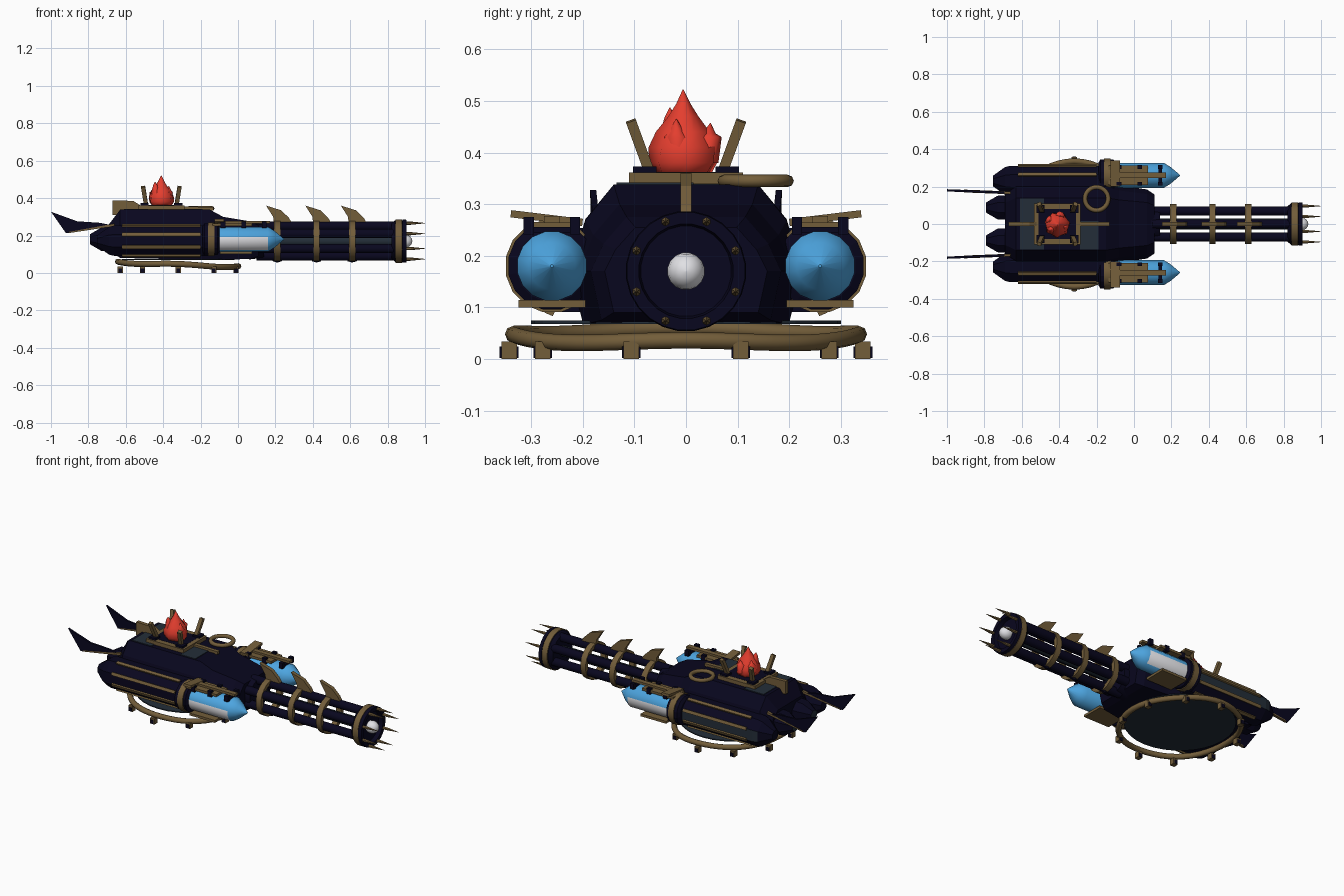
import bpy, bmesh, math
from mathutils import Vector, Matrix

cube = bpy.data.objects.get("Cube")
if cube:
    bpy.data.objects.remove(cube, do_unlink=True)


def material(name, rgb):
    m = bpy.data.materials.new(name)
    m.use_nodes = True
    m.diffuse_color = (*rgb, 1)
    m.node_tree.nodes["Principled BSDF"].inputs["Base Color"].default_value = (*rgb, 1)
    return m


NAVY = material("navy", (0.0025, 0.002, 0.013))
SLATE = material("slate", (0.017, 0.027, 0.04))
GOLD = material("old_gold", (0.17, 0.11, 0.042))
BLUE = material("sky_blue", (0.075, 0.38, 0.75))
WHITE = material("pale_white", (0.75, 0.75, 0.78))
RED = material("flame_red", (0.78, 0.048, 0.028))


def finish(name, bm, *mats, smooth=0):
    bmesh.ops.recalc_face_normals(bm, faces=bm.faces)
    mesh = bpy.data.meshes.new(name)
    bm.to_mesh(mesh)
    bm.free()
    ob = bpy.data.objects.new(name, mesh)
    bpy.context.collection.objects.link(ob)
    for m in mats:
        mesh.materials.append(m)
    if smooth:
        bpy.ops.object.select_all(action="DESELECT")
        ob.select_set(True)
        bpy.context.view_layer.objects.active = ob
        bpy.ops.object.shade_smooth_by_angle(angle=math.radians(smooth))
    return ob


def loft(name, rings, *mats, closed=False, smooth=0):
    """Bridge matching rings of points, capping both ends unless closed."""
    bm = bmesh.new()
    rows = [[bm.verts.new(p) for p in ring] for ring in rings]
    n = len(rows[0])
    for a, b in zip(rows, rows[1:] + (rows[:1] if closed else [])):
        for i in range(n):
            bm.faces.new((a[i], a[(i + 1) % n], b[(i + 1) % n], b[i]))
    if not closed:
        bm.faces.new(rows[0])
        bm.faces.new(rows[-1])
    return finish(name, bm, *mats, smooth=smooth)


def lathe(name, profile, y, z, sides, *mats, closed=False, smooth=0):
    """Revolve (x, radius) pairs around a line along x."""
    steps = [math.tau * (i + 0.5) / sides for i in range(sides)]
    rings = [[(x, y + r * math.cos(a), z + r * math.sin(a)) for a in steps] for x, r in profile]
    return loft(name, rings, *mats, closed=closed, smooth=smooth)


def band(name, x0, x1, r0, r1, y, z, sides, mat):
    return lathe(name, [(x0, r0), (x0, r1), (x1, r1), (x1, r0)], y, z, sides, mat,
                 closed=True, smooth=40)


def box(name, centre, size, mat, rot=None):
    bm = bmesh.new()
    bmesh.ops.create_cube(bm, size=1, matrix=Matrix.Diagonal((*size, 1)))
    if rot:
        bmesh.ops.rotate(bm, verts=bm.verts, matrix=rot)
    bmesh.ops.translate(bm, verts=bm.verts, vec=centre)
    return finish(name, bm, mat)


def plate(name, outline, y, thick, mat, lean=0):
    """Extrude an x-z outline sideways; lean moves its rear end outward."""
    rings = [[(x, y + d + lean * (x + 0.7), z) for x, z in outline]
             for d in (-thick / 2, thick / 2)]
    return loft(name, rings, mat)


def hoop(name, centre, rx, ry, thick, tilt, wave, mat):
    rings = []
    for i in range(48):
        a = math.tau * i / 48
        u = Vector((math.cos(a), math.sin(a), 0))
        lift = tilt * u.x + wave * math.cos(4 * a)
        c = Vector(centre) + Vector((rx * u.x, ry * u.y, lift))
        rings.append([c + thick * (u * math.cos(b) + Vector((0, 0, math.sin(b))))
                      for b in (math.tau * k / 8 for k in range(8))])
    return loft(name, rings, mat, closed=True, smooth=50)


# Central hull with sloped shoulders
def hull_ring(x, w, top, base):
    half = [(0.2, base), (0.225, 0.17), (0.195, base + (top - base) * 0.74), (0.14, top)]
    return [(x, y * w, z) for y, z in half] + [(x, -y * w, z) for y, z in reversed(half)]


loft("hull", [hull_ring(*s) for s in [
    (-0.69, 0.8, 0.26, 0.12), (-0.63, 1, 0.338, 0.08), (-0.15, 1, 0.338, 0.07),
    (-0.08, 0.92, 0.3, 0.07), (0.07, 0.82, 0.275, 0.075), (0.11, 0.7, 0.255, 0.09)]], NAVY)
loft("belly_plate", [[(-0.32 + 0.3 * math.cos(a), 0.3 * math.sin(a), z)
                      for a in (math.tau * k / 32 for k in range(32))]
                     for z in (0.068, 0.074)], SLATE)
box("deck_panel_rear", (-0.545, 0, 0.339), (0.13, 0.27, 0.006), SLATE)
box("deck_panel_front", (-0.24, -0.06, 0.339), (0.1, 0.15, 0.006), SLATE)

# Lower hoop with its feet
hoop("lower_hoop", (-0.32, 0, 0.044), 0.322, 0.335, 0.016, -0.012, 0.004, GOLD)
for k in range(10):
    a = math.tau * (k + 0.5) / 10
    box("hoop_foot", (-0.32 + 0.325 * math.cos(a), 0.343 * math.sin(a), 0.017),
        (0.028, 0.03, 0.034), GOLD)
    box("foot_pad", (-0.32 + 0.325 * math.cos(a), 0.343 * math.sin(a), 0.013),
        (0.02, 0.036, 0.022), NAVY)

for s, side in ((-1, "right"), (1, "left")):
    # Side nacelle with rails on its edges
    y, z = s * 0.23, 0.172
    nacelle = lathe(side + "_nacelle",
                    [(-0.755, 0.03), (-0.69, 0.08), (-0.66, 0.088), (-0.15, 0.088)],
                    y, z, 8, NAVY, SLATE)
    for f in nacelle.data.polygons:
        if f.normal.y > 0.9 and s > 0:
            f.material_index = 1
    for deg in (67, 22, -22, -67):
        a = math.radians(deg)
        box(side + "_rail", (-0.41, y + s * 0.086 * math.cos(a), z + 0.086 * math.sin(a)),
            (0.42, 0.014, 0.018), GOLD, Matrix.Rotation(s * a, 3, "X"))
    y, z = s * 0.26, 0.18
    lathe(side + "_collar", [(-0.19, 0.07), (-0.18, 0.086), (-0.11, 0.086), (-0.1, 0.07)],
          y, z, 16, NAVY)
    band(side + "_collar_ring", -0.16, -0.125, 0.07, 0.091, y, z, 16, GOLD)

    # Pointed tank, pale on the lower outer side
    tank = lathe(side + "_tank", [(-0.13, 0.068), (0.16, 0.068), (0.195, 0.046), (0.245, 0.003)],
                 y, z, 16, BLUE, WHITE, smooth=40)
    for f in tank.data.polygons:
        angle = math.degrees(math.atan2(f.center.z - z, s * (f.center.y - y)))
        if -60 < angle < 20 and f.center.x < 0.17:
            f.material_index = 1
    box(side + "_tank_top_plate", (-0.03, y, 0.258), (0.21, 0.105, 0.014), GOLD)
    box(side + "_tank_top_bar", (0.03, y, 0.27), (0.28, 0.03, 0.014), GOLD)
    box(side + "_tank_under_plate", (-0.01, y, 0.107), (0.17, 0.13, 0.014), GOLD)
    for x in (-0.08, 0.03, 0.14):
        for d in (-0.045, 0.045):
            box(side + "_tank_clamp", (x, y + d, 0.258), (0.025, 0.02, 0.034), NAVY)
        box(side + "_tank_strap", (x, y, 0.25), (0.018, 0.09, 0.012), NAVY)
    box(side + "_bracket_wing", (-0.1, s * 0.27, 0.273), (0.05, 0.14, 0.014), GOLD,
        Matrix.Rotation(s * 0.12, 3, "X"))

    # Rear thruster and tail fin
    thruster = lathe(side + "_thruster", [(-0.79, 0.03), (-0.73, 0.068), (-0.62, 0.075)],
                     s * 0.088, 0.18, 8, NAVY, SLATE)
    for f in thruster.data.polygons:
        f.material_index = int(f.normal.x < -0.9)
    plate(side + "_tail_fin", [(-1, 0.327), (-0.86, 0.276), (-0.74, 0.268), (-0.65, 0.25),
                               (-0.76, 0.235), (-0.92, 0.213)], s * 0.168, 0.012, NAVY, -s * 0.04)
    plate(side + "_tail_strut", [(-0.91, 0.212), (-0.9, 0.22), (-0.66, 0.264), (-0.66, 0.25)],
          s * 0.168, 0.015, GOLD, -s * 0.04)

# Barrel cluster
AXIS = 0.17
lathe("barrel_core", [(0.08, 0.03), (0.85, 0.03)], 0, AXIS, 10, SLATE, smooth=40)
lathe("barrel_mount", [(0.06, 0.1), (0.14, 0.09)], 0, AXIS, 16, NAVY, smooth=40)
for k in range(6):
    a = math.tau * (k + 0.5) / 6
    lathe("barrel_tube", [(0.1, 0.025), (0.85, 0.025)], 0.08 * math.cos(a),
          AXIS + 0.08 * math.sin(a), 12, NAVY, smooth=40)
for x in (0.21, 0.42, 0.61):
    band("barrel_band", x - 0.017, x + 0.017, 0.085, 0.108, 0, AXIS, 20, GOLD)
    lathe("barrel_knob", [(x - 0.025, 0.01), (x, 0.018), (x + 0.025, 0.01)], 0, 0.072, 8, NAVY)
    plate("barrel_spine", [(x - 0.06, 0.36), (x + 0.02, 0.335), (x + 0.062, 0.295),
                           (x + 0.088, 0.25), (x - 0.017, 0.25), (x - 0.022, 0.3)],
          0, 0.022, GOLD)

# Muzzle with a crown of spikes
lathe("muzzle", [(0.82, 0.095), (0.84, 0.112), (0.878, 0.112), (0.88, 0.117), (0.9, 0.115),
                 (0.9, 0.092), (0.875, 0.088)], 0, AXIS, 24, NAVY, smooth=40)
band("muzzle_ring", 0.843, 0.878, 0.1, 0.117, 0, AXIS, 24, GOLD)
lathe("muzzle_orb", [(0.89 - 0.042 * math.cos(t), 0.036 * math.sin(t) + 0.0005)
                     for t in (math.pi * k / 8 for k in range(9))],
      0, AXIS, 16, WHITE, smooth=40)
for k in range(8):
    a = math.tau * (k + 0.5) / 8
    lathe("muzzle_spike", [(0.87, 0.009), (0.92, 0.009), (1, 0.001)],
          0.104 * math.cos(a), AXIS + 0.104 * math.sin(a), 6, GOLD)

# Deck ridge, hatch ring and brazier
plate("deck_ridge", [(-0.67, 0.31), (-0.67, 0.388), (-0.56, 0.385), (-0.52, 0.36),
                     (-0.13, 0.352), (-0.13, 0.335)], 0, 0.022, GOLD)
hoop("hatch_ring", (-0.2, 0.135, 0.345), 0.062, 0.062, 0.012, 0, 0, GOLD)
box("brazier_base", (-0.41, 0, 0.352), (0.2, 0.16, 0.02), NAVY)
for s in (-1, 1):
    box("brazier_side", (-0.41, s * 0.095, 0.35), (0.25, 0.03, 0.022), GOLD)
    box("brazier_end", (-0.41 + s * 0.11, 0, 0.35), (0.03, 0.2, 0.022), GOLD)
    for t in (-1, 1):
        box("brazier_corner", (-0.41 + t * 0.09, s * 0.08, 0.366), (0.045, 0.045, 0.014), NAVY)
        tilt = Matrix.Rotation(-s * 0.35, 3, "X") @ Matrix.Rotation(t * 0.15, 3, "Y")
        box("brazier_stake", (-0.41 + t * 0.09, s * 0.09, 0.415), (0.022, 0.02, 0.1), GOLD, tilt)


# Flame: a gently fluted, twisting body with side tongues
def flame(name, x, y, stages, sides, lean):
    rings = []
    for z, r in stages:
        rise = z - stages[0][0]
        rings.append([(x + lean[0] * rise + r * (0.94 + 0.06 * (-1) ** k) * math.cos(a),
                       y + lean[1] * rise + r * (0.94 + 0.06 * (-1) ** k) * math.sin(a), z)
                      for k, a in ((k, math.tau * k / sides + rise * 4) for k in range(sides))])
    return loft(name, rings, RED, smooth=70)


flame("flame", -0.41, -0.004, [(0.355, 0.052), (0.38, 0.068), (0.41, 0.068), (0.44, 0.054),
                               (0.47, 0.03), (0.495, 0.014), (0.522, 0.001)], 14, (0, -0.01))
for dx, dy, top in ((-0.03, -0.028, 0.487), (0.015, 0.046, 0.457), (-0.04, 0.02, 0.46),
                    (0.038, -0.018, 0.465)):
    flame("flame_tongue", -0.41 + dx * 0.8, dy * 0.8,
          [(0.38, 0.026), (0.43, 0.026), (top - 0.02, 0.013), (top, 0.001)], 8,
          (dx * 3, dy * 3))
